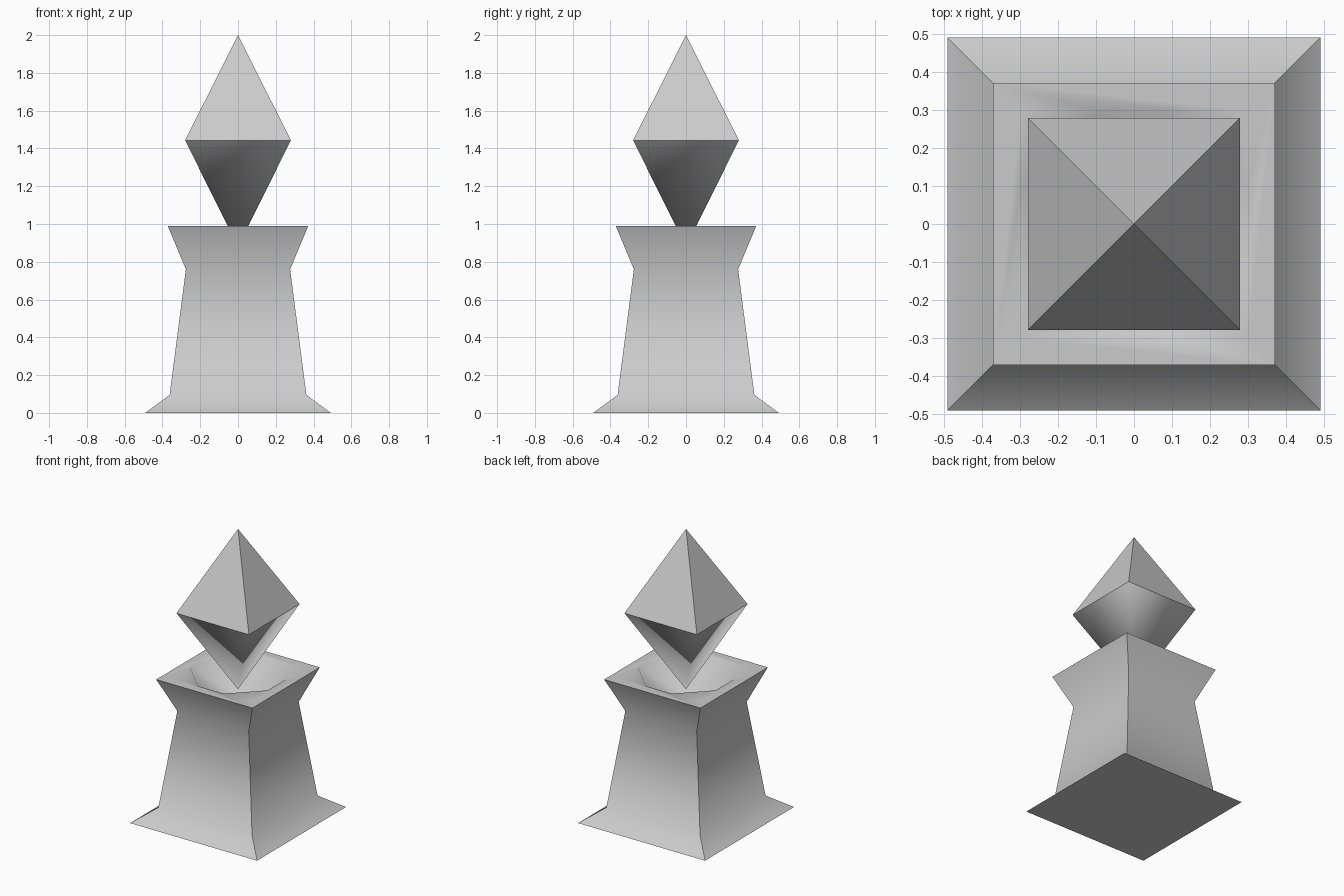
import bpy, bmesh

if "Cube" in bpy.data.objects:
    bpy.data.objects.remove(bpy.data.objects["Cube"])


def finish(bm, name):
    bmesh.ops.recalc_face_normals(bm, faces=bm.faces)
    mesh = bpy.data.meshes.new(name)
    bm.to_mesh(mesh)
    bm.free()
    obj = bpy.data.objects.new(name, mesh)
    bpy.context.collection.objects.link(obj)
    return obj


def square(bm, half, z):
    return [bm.verts.new((x * half, y * half, z))
            for x, y in ((-1, -1), (1, -1), (1, 1), (-1, 1))]


# Pedestal: stacked square sections (half width, height)
PROFILE = [(0.491, 0.0), (0.362, 0.095), (0.276, 0.76), (0.372, 0.99)]
bm = bmesh.new()
rings = [square(bm, h, z) for h, z in PROFILE]
bm.faces.new(rings[0])
for low, high in zip(rings, rings[1:]):
    for i in range(4):
        j = (i + 1) % 4
        bm.faces.new((low[i], low[j], high[j], high[i]))
        for v in (i, j):
            bm.edges.get((low[v], high[v])).smooth = False

# Bowl: 3 x 3 grid in the top with its middle sunk
steps, rim_z, floor_z = (-0.3, -0.1, 0.1, 0.3), 0.99, 0.80
grid = [[bm.verts.new((x, y, floor_z if max(abs(x), abs(y)) < 0.2 else rim_z))
         for y in steps] for x in steps]
for i in range(3):
    for j in range(3):
        a, b, c, d = grid[i][j], grid[i + 1][j], grid[i + 1][j + 1], grid[i][j + 1]
        if i == 1 or j == 1:
            bm.faces.new((a, b, c, d))
        elif i == j:  # corner cells split so that the outer half stays flat
            bm.faces.new((a, b, d))
            bm.faces.new((b, c, d))
        else:
            bm.faces.new((a, b, c))
            bm.faces.new((a, c, d))

# Flat rim between the pedestal edge and the bowl
top = rings[-1]
sides = [[grid[k][0] for k in range(4)], [grid[3][k] for k in range(4)],
         [grid[3 - k][3] for k in range(4)], [grid[0][3 - k] for k in range(4)]]
for i, side in enumerate(sides):
    j = (i + 1) % 4
    bm.faces.new([top[i], top[j]] + side[::-1])
for ring in (rings[0], top):
    for i in range(4):
        bm.edges.get((ring[i], ring[(i + 1) % 4])).smooth = False
for f in bm.faces:
    f.smooth = True
finish(bm, "pedestal")

# Floating crystal: flat upper half, smooth lower half
bm = bmesh.new()
belt = square(bm, 0.28, 1.443)
tip_top = bm.verts.new((0, 0, 2.0))
tip_bottom = bm.verts.new((0, 0, 0.88))
for i in range(4):
    a, b = belt[i], belt[(i + 1) % 4]
    bm.faces.new((a, b, tip_top))
    bm.faces.new((b, a, tip_bottom)).smooth = True
    bm.edges.get((a, b)).smooth = False
finish(bm, "crystal")
